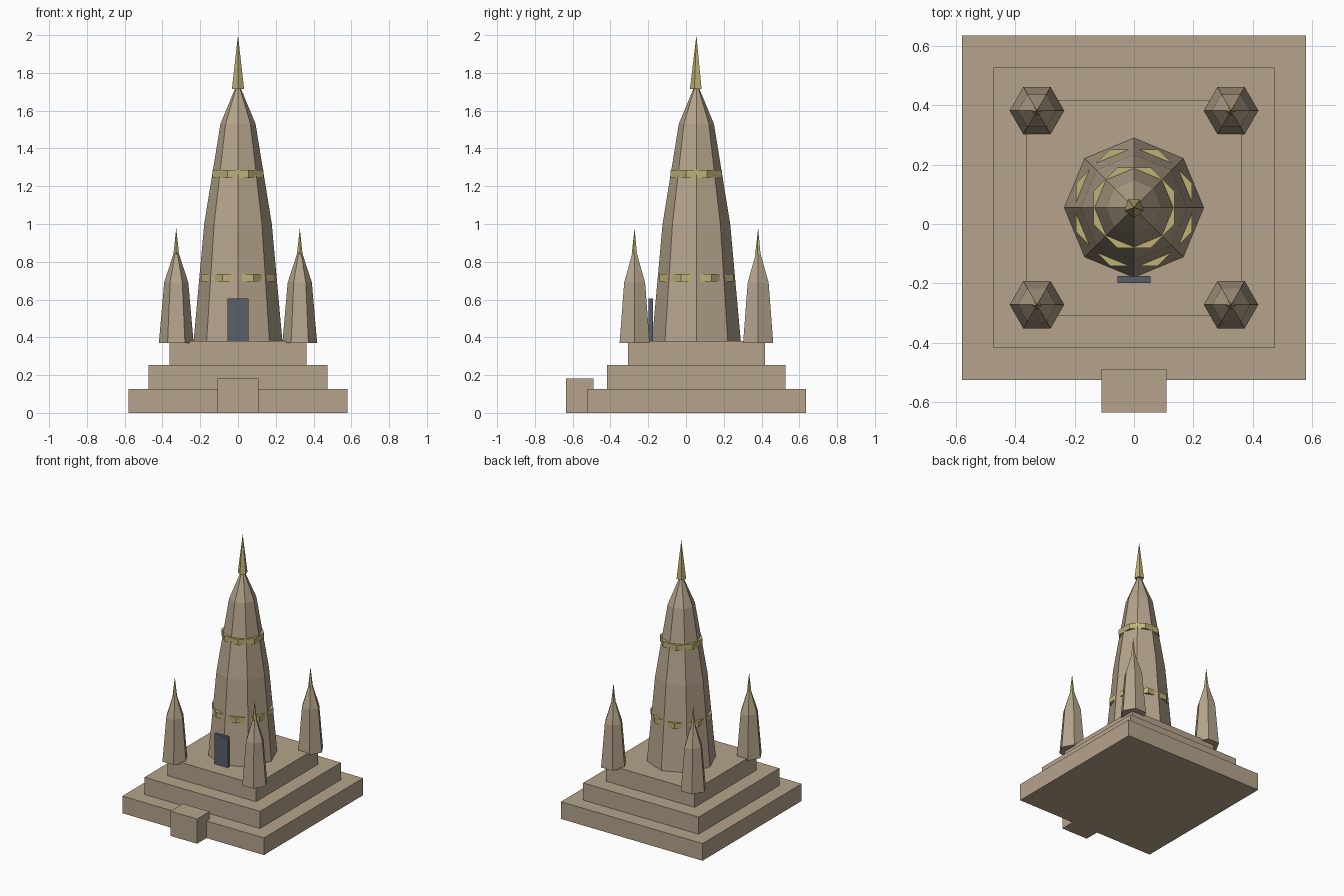
import bpy, bmesh, math

if "Cube" in bpy.data.objects:
    bpy.data.objects.remove(bpy.data.objects["Cube"])

CY = 0.055  # y of the temple centre


def material(name, rgb):
    m = bpy.data.materials.new(name)
    m.diffuse_color = (*rgb, 1.0)
    m.use_nodes = True
    m.node_tree.nodes["Principled BSDF"].inputs["Base Color"].default_value = m.diffuse_color
    return m


STONE = material("sandstone", (0.46, 0.37, 0.26))
GOLD = material("pale_gold", (0.52, 0.44, 0.18))
SLATE = material("slate_door", (0.095, 0.115, 0.14))


def finish(name, bm, mat):
    bmesh.ops.recalc_face_normals(bm, faces=bm.faces)
    mesh = bpy.data.meshes.new(name)
    bm.to_mesh(mesh)
    bm.free()
    mesh.materials.append(mat)
    obj = bpy.data.objects.new(name, mesh)
    bpy.context.collection.objects.link(obj)
    return obj


def box(name, x, y, z, mat):
    """Box from (min, max) pairs."""
    bm = bmesh.new()
    bmesh.ops.create_cube(bm, size=1)
    for v in bm.verts:
        v.co = [lo + (c + 0.5) * (hi - lo) for c, (lo, hi) in zip(v.co, (x, y, z))]
    return finish(name, bm, mat)


def spire(name, centre, profile, sides, mat, turn=0.0):
    """Faceted solid from (radius, z) rings; radius 0 closes to a point."""
    bm = bmesh.new()
    cx, cy = centre
    rings = []
    for r, z in profile:
        n = sides if r > 0 else 1
        rings.append([bm.verts.new((cx + r * math.cos(turn + math.tau * i / sides),
                                    cy + r * math.sin(turn + math.tau * i / sides), z))
                      for i in range(n)])
    for a, b in zip(rings, rings[1:]):
        for i in range(sides):
            j = (i + 1) % sides
            if len(b) == 1:
                bm.faces.new((a[i], a[j], b[0]))
            else:
                bm.faces.new((a[i], a[j], b[j], b[i]))
    for ring in (rings[0], rings[-1]):
        if len(ring) > 1:
            bm.faces.new(ring)
    return finish(name, bm, mat)


# Stepped platform and entrance step
for i, (h, z0, z1) in enumerate([(0.58, 0, 0.127), (0.473, 0.127, 0.254), (0.363, 0.254, 0.381)]):
    box(f"platform_tier_{i + 1}", (-h, h), (CY - h, CY + h), (z0, z1), STONE)
box("entrance_step", (-0.109, 0.109), (-0.635, -0.49), (0, 0.183), STONE)

# Main octagonal tower
spire("main_tower", (0, CY),
      [(0.235, 0.381), (0.179, 1.0), (0.093, 1.53), (0.012, 1.725)], 8, STONE)
spire("main_finial", (0, CY), [(0.034, 1.715), (0, 2.0)], 5, GOLD, -math.pi / 2)

# Gold bands, turned so their corners break through the tower faces
for name, r, z0, z1 in (("lower_band", 0.212, 0.695, 0.735), ("upper_band", 0.147, 1.243, 1.285)):
    spire(name, (0, CY), [(r, z0), (r, z1)], 8, GOLD, math.pi / 8)

# Door
box("door", (-0.055, 0.055), (-0.198, -0.176), (0.375, 0.605), SLATE)

# Corner turrets
for sx in (-1, 1):
    for sy in (-1, 1):
        c = (sx * 0.327, CY + sy * 0.327)
        tag = ("left" if sx < 0 else "right") + ("_front" if sy < 0 else "_back")
        spire("turret_" + tag, c, [(0.092, 0.37), (0.064, 0.69), (0.012, 0.85)], 6, STONE)
        spire("turret_finial_" + tag, c, [(0.016, 0.838), (0, 0.978)], 5, GOLD, -math.pi / 2)
